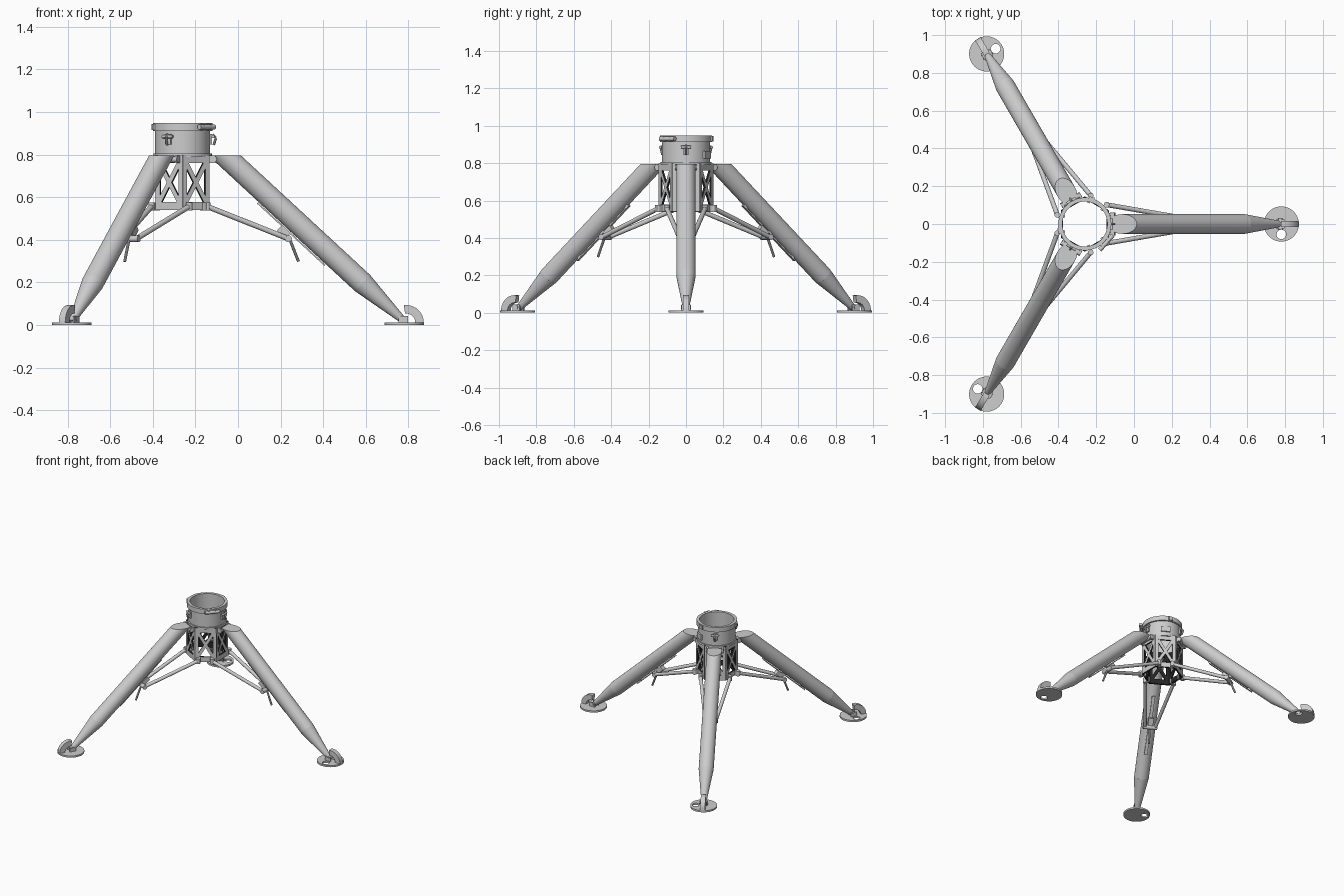
import bpy, bmesh, math
from mathutils import Matrix, Vector

if "Cube" in bpy.data.objects:
    bpy.data.objects.remove(bpy.data.objects["Cube"])

CX = -0.26                       # the tube axis, relative to the model centre
V = Vector
metal = bpy.data.materials.new("light_grey_metal")
metal.diffuse_color = (0.61, 0.61, 0.61, 1)
metal.use_nodes = True
metal.node_tree.nodes["Principled BSDF"].inputs["Base Color"].default_value = metal.diffuse_color
dark = bpy.data.materials.new("black_lining")
dark.diffuse_color = (0.02, 0.02, 0.02, 1)
dark.use_nodes = True
dark.node_tree.nodes["Principled BSDF"].inputs["Base Color"].default_value = dark.diffuse_color


def place(name, bm, angles=(0,), lined=False):
    """Finish a mesh and place copies of it around the tube axis."""
    bmesh.ops.recalc_face_normals(bm, faces=bm.faces)
    for f in bm.faces:
        f.smooth = True
        # lined parts are light only on the outward side
        f.material_index = 1 if lined and f.normal.x < 0.5 else 0
    for e in bm.edges:
        e.smooth = e.is_manifold and e.calc_face_angle(0) < math.radians(32)
    me = bpy.data.meshes.new(name)
    bm.to_mesh(me)
    bm.free()
    me.materials.append(metal)
    if lined:
        me.materials.append(dark)
    for a in angles:
        ob = bpy.data.objects.new(name, me)
        ob.matrix_world = Matrix.Translation((CX, 0, 0)) @ Matrix.Rotation(math.radians(a), 4, 'Z')
        bpy.context.collection.objects.link(ob)


def rod(bm, p, q, r, r2=None, n=16):
    p, q = V(p), V(q)
    m = Matrix.Translation((p + q) / 2) @ (q - p).to_track_quat('Z', 'Y').to_matrix().to_4x4()
    bmesh.ops.create_cone(bm, cap_ends=True, segments=n, radius1=r,
                          radius2=r if r2 is None else r2, depth=(q - p).length, matrix=m)


def box(bm, c, size, tilt=0, axis='Y'):
    m = Matrix.Translation(c) @ Matrix.Rotation(tilt, 4, axis) @ Matrix.Diagonal((*size, 1))
    bmesh.ops.create_cube(bm, size=1, matrix=m)


def tube(bm, ro, ri, z0, z1, off=(0, 0), c=(0, 0), n=48):
    """Ring with a hole that may sit off centre."""
    rows = []
    for r, z, o in ((ro, z0, (0, 0)), (ro, z1, (0, 0)), (ri, z1, off), (ri, z0, off)):
        rows.append([bm.verts.new((c[0] + o[0] + r * math.cos(2 * math.pi * i / n),
                                   c[1] + o[1] + r * math.sin(2 * math.pi * i / n), z)) for i in range(n)])
    for k in range(4):
        a, b = rows[k], rows[(k + 1) % 4]
        for i in range(n):
            j = (i + 1) % n
            bm.faces.new((a[i], a[j], b[j], b[i]))


THREE = (0, 120, 240)
SIX = range(0, 360, 60)

# collar: thin tube, top rim and base flange
bm = bmesh.new()
tube(bm, 0.129, 0.119, 0.795, 0.915)
place("collar_tube", bm)
bm = bmesh.new()
tube(bm, 0.140, 0.119, 0.912, 0.948)
place("collar_rim", bm)
bm = bmesh.new()
tube(bm, 0.137, 0.119, 0.79, 0.806)
place("collar_flange", bm)

# hexagonal lattice cage: rails, posts and crossed braces on each face
AP, SIDE = 0.121, 0.145
bm = bmesh.new()
box(bm, (AP, 0, 0.779), (0.012, SIDE, 0.038))
box(bm, (AP, 0, 0.559), (0.012, SIDE, 0.038))
for s in (-1, 1):
    box(bm, (AP, s * 0.061, 0.67), (0.012, 0.022, 0.2))
    box(bm, (AP, 0, 0.67), (0.0116, 0.022, 0.22), s * 0.53, 'X')
place("lattice_face", bm, SIX, lined=True)

# legs: long tube with taper, trimmed flat at the top
start, knee, tip = V((0.10, 0, 0.886)), V((0.845, 0, 0.197)), V((1.03, 0, 0.027))
bm = bmesh.new()
rod(bm, start, knee, 0.052, n=32)
for co, no in (((0, 0, 0.795), (0, 0, 1)), ((0.148, 0, 0), (-1, 0, 0))):
    cut = bmesh.ops.bisect_plane(bm, geom=bm.verts[:] + bm.edges[:] + bm.faces[:],
                                 plane_co=co, plane_no=no, clear_outer=True)
    edges = [g for g in cut['geom_cut'] if isinstance(g, bmesh.types.BMEdge)]
    bmesh.ops.holes_fill(bm, edges=edges, sides=0)
place("leg_tube", bm, THREE)
bm = bmesh.new()
rod(bm, knee, tip, 0.052, 0.017, n=32)
place("leg_taper", bm, THREE)

# hinge at the top of each leg
bm = bmesh.new()
rod(bm, (0.147, -0.06, 0.778), (0.147, 0.06, 0.778), 0.014)
for s in (-1, 1):
    box(bm, (0.138, s * 0.052, 0.778), (0.035, 0.012, 0.034))
place("leg_hinge", bm, THREE)

# slide rail under each leg
d = (knee - start).normalized()
tilt = math.atan2(-d.z, d.x)
n = V((d.z, 0, -d.x))                       # points below the leg


def along(x, drop):
    """Point at radial distance x on the leg axis, dropped below it."""
    return start + d * ((x - start.x) / d.x) + n * drop


bm = bmesh.new()
box(bm, along(0.55, 0.059), (0.43, 0.022, 0.007), tilt)
for x in (0.40, 0.55, 0.69):
    box(bm, along(x, 0.054), (0.025, 0.024, 0.016), tilt)
place("slide_rail", bm, THREE)

# slider with cross pin and lever
bm = bmesh.new()
box(bm, along(0.525, 0.076), (0.055, 0.036, 0.03), tilt)
rod(bm, (0.497, -0.05, 0.405), (0.497, 0.05, 0.405), 0.016)
place("slider", bm, THREE)
bm = bmesh.new()
rod(bm, (0.50, 0, 0.41), (0.544, 0, 0.298), 0.007, n=10)
place("lever", bm, THREE)

# paired brace struts, with brackets on the cage
bm = bmesh.new()
for s in (-1, 1):
    rod(bm, (0.115, s * 0.102, 0.557), (0.497, s * 0.036, 0.405), 0.0125)
place("brace_strut", bm, THREE)
bm = bmesh.new()
for s in (-1, 1):
    box(bm, (0.102, s * 0.092, 0.557), (0.05, 0.014, 0.036), s * math.radians(55), 'Z')
    rod(bm, (0.115, s * 0.102, 0.538), (0.115, s * 0.102, 0.576), 0.015)
place("strut_bracket", bm, THREE)

# foot: disc with a hole, hinge block and arched fin
FU = 1.04
bm = bmesh.new()
tube(bm, 0.093, 0.025, 0, 0.013, (0, -0.055), (FU, 0))
place("foot_disc", bm, THREE)
bm = bmesh.new()
for s in (-1, 1):
    box(bm, (FU - 0.005, s * 0.021, 0.026), (0.045, 0.008, 0.034))
rod(bm, (FU - 0.005, -0.028, 0.03), (FU - 0.005, 0.028, 0.03), 0.012)
place("foot_hinge", bm, THREE)
bm = bmesh.new()
rows = []
for i in range(11):
    a = math.radians(98 * i / 10)
    rows.append([bm.verts.new((FU + 0.01 + r * math.cos(a), y, 0.012 + r * math.sin(a)))
                 for r, y in ((0.082, -0.017), (0.082, 0.017), (0.042, 0.017), (0.042, -0.017))])
for a, b in zip(rows, rows[1:]):
    for k in range(4):
        j = (k + 1) % 4
        bm.faces.new((a[k], a[j], b[j], b[k]))
bm.faces.new(rows[0])
bm.faces.new(rows[-1])
place("foot_fin", bm, THREE)

# toggle latches around the collar
bm = bmesh.new()
box(bm, (0.132, 0, 0.872), (0.012, 0.03, 0.05))
rod(bm, (0.142, -0.028, 0.885), (0.142, 0.028, 0.885), 0.008, n=12)
rod(bm, (0.14, 0, 0.895), (0.156, 0, 0.878), 0.006, n=10)
rod(bm, (0.156, 0, 0.878), (0.146, 0, 0.845), 0.006, n=10)
place("latch", bm, THREE)

# plate pad on the collar
bm = bmesh.new()
box(bm, (0.13, 0, 0.845), (0.014, 0.065, 0.04))
place("collar_pad", bm, (60,))

# clamp bolt and lugs on the rim
bm = bmesh.new()
rod(bm, (0.150, -0.05, 0.93), (0.150, 0.055, 0.93), 0.012)
for s in (-1, 1):
    box(bm, (0.143, s * 0.022, 0.93), (0.026, 0.014, 0.03))
place("rim_clamp", bm, (-42,))
bm = bmesh.new()
box(bm, (0.138, 0, 0.93), (0.02, 0.03, 0.028))
place("rim_lug", bm, (75, 195))
